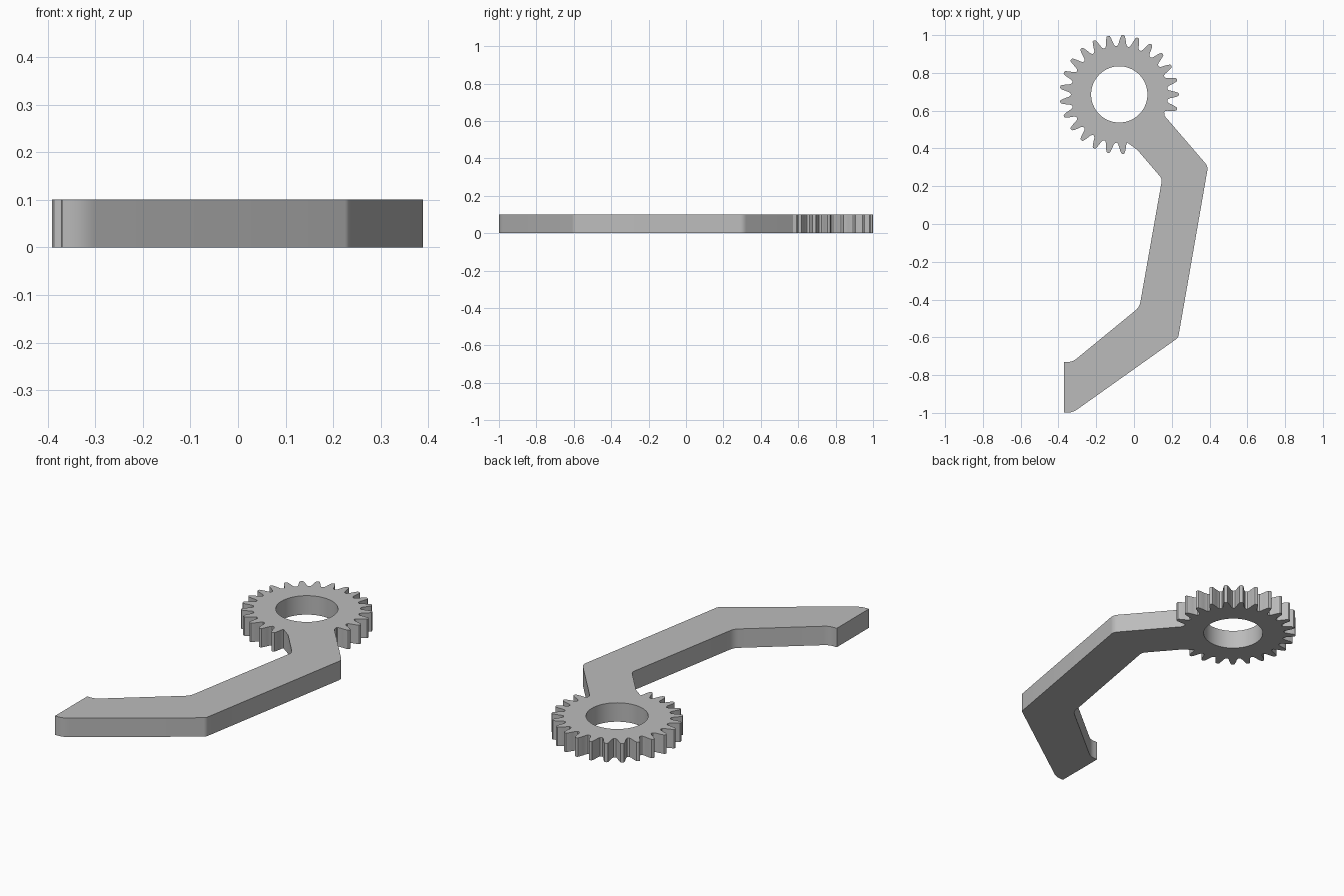
import bpy, bmesh, math
from mathutils import Vector

if "Cube" in bpy.data.objects:
    bpy.data.objects.remove(bpy.data.objects["Cube"])

THICK = 0.1
CENTRE = Vector((-0.078, 0.686))
TEETH = 25
PITCH = 2 * math.pi / TEETH


def polar(r, a):
    return CENTRE + Vector((r * math.cos(a), r * math.sin(a)))


def rounded(prev, corner, nxt, r, steps=6):
    """Fillet one outline corner with a short curve."""
    p, c, n = Vector(prev), Vector(corner), Vector(nxt)
    a, b = c + (p - c).normalized() * r, c + (n - c).normalized() * r
    return [a * (1 - t) ** 2 + c * 2 * t * (1 - t) + b * t * t
            for t in (i / steps for i in range(steps + 1))]


# Gear teeth, running counter-clockwise around the ring and leaving the arm side open
half = [(0.5, 0.256), (0.4, 0.258), (0.31, 0.267), (0.25, 0.282),
        (0.17, 0.301), (0.11, 0.312), (0.05, 0.315)]
tooth = [(-o, r) for o, r in half] + [(o, r) for o, r in reversed(half[1:])]
outline = [polar(r, (k + o) * PITCH) for k in range(-1, 20) for o, r in tooth]

# Bent arm, from the lower left of the gear round to its right side: x, y, corner radius
arm = [(0.018, 0.392, 0), (0.149, 0.239, 0.02), (0.029, -0.44, 0.025),
       (-0.325, -0.73, 0.025), (-0.37, -0.73, 0), (-0.37, -0.999, 0),
       (-0.325, -0.999, 0.03), (0.234, -0.602, 0.012), (0.392, 0.305, 0.022),
       (0.163, 0.571, 0)]
for i, (x, y, r) in enumerate(arm):
    if r:
        outline += rounded(arm[i - 1][:2], (x, y), arm[i + 1][:2], r)
    else:
        outline.append(Vector((x, y)))

# Round bore through the gear
bore = [polar(0.149, i * math.tau / 64) for i in range(64)]

# Fill the profile and extrude it to full thickness
bm = bmesh.new()
edges = []
for loop in (outline, bore):
    vs = [bm.verts.new((p.x, p.y, 0)) for p in loop]
    edges += [bm.edges.new((vs[i - 1], vs[i])) for i in range(len(vs))]
bmesh.ops.triangle_fill(bm, edges=edges, use_beauty=True)
ext = bmesh.ops.extrude_face_region(bm, geom=bm.faces[:], use_keep_orig=True)
bmesh.ops.translate(bm, vec=(0, 0, THICK),
                    verts=[g for g in ext["geom"] if isinstance(g, bmesh.types.BMVert)])
bmesh.ops.recalc_face_normals(bm, faces=bm.faces[:])

mesh = bpy.data.meshes.new("gear_arm")
bm.to_mesh(mesh)
bm.free()
obj = bpy.data.objects.new("gear_arm", mesh)
bpy.context.collection.objects.link(obj)

grey = bpy.data.materials.new("plain grey")
grey.diffuse_color = (0.5, 0.5, 0.5, 1)
grey.use_nodes = True
grey.node_tree.nodes["Principled BSDF"].inputs["Base Color"].default_value = grey.diffuse_color
mesh.materials.append(grey)

bpy.context.view_layer.objects.active = obj
obj.select_set(True)
bpy.ops.object.shade_smooth_by_angle(angle=math.radians(30))
